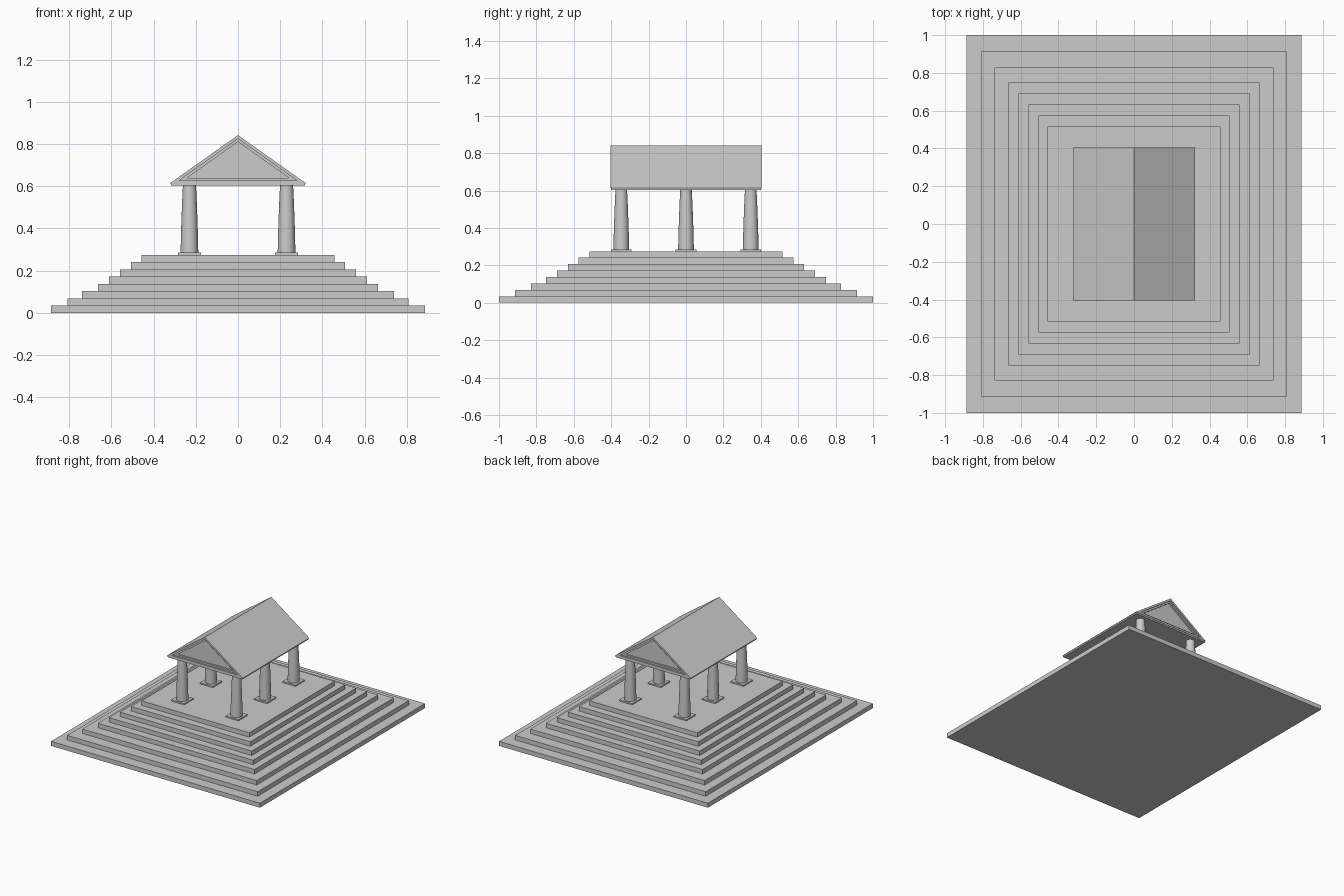
import bpy, bmesh
from math import cos, sin, pi

if "Cube" in bpy.data.objects:
    bpy.data.objects.remove(bpy.data.objects["Cube"])


def make(name, bm):
    bmesh.ops.recalc_face_normals(bm, faces=bm.faces[:])
    me = bpy.data.meshes.new(name)
    bm.to_mesh(me)
    bm.free()
    ob = bpy.data.objects.new(name, me)
    bpy.context.collection.objects.link(ob)
    return ob


def box(name, hx, hy, z0, z1, x=0, y=0):
    bm = bmesh.new()
    bmesh.ops.create_cube(bm, size=1)
    for v in bm.verts:
        v.co = (x + v.co.x * 2 * hx, y + v.co.y * 2 * hy, z0 + (v.co.z + 0.5) * (z1 - z0))
    return make(name, bm)


def lathe(name, profile, x, y, sides=32):
    bm = bmesh.new()
    rings = [[bm.verts.new((x + r * cos(2 * pi * i / sides), y + r * sin(2 * pi * i / sides), z))
              for i in range(sides)] for r, z in profile]
    for a, b in zip(rings, rings[1:]):
        for i in range(sides):
            j = (i + 1) % sides
            bm.faces.new((a[i], a[j], b[j], b[i]))
    bm.faces.new(rings[0])
    bm.faces.new(rings[-1])
    ob = make(name, bm)
    bpy.ops.object.select_all(action='DESELECT')
    ob.select_set(True)
    bpy.context.view_layer.objects.active = ob
    bpy.ops.object.shade_smooth_by_angle()
    return ob


# Stepped platform
STEP = 0.275 / 8
steps = [(0.886, 1.0), (0.808, 0.915), (0.739, 0.829), (0.664, 0.749),
         (0.611, 0.69), (0.559, 0.632), (0.506, 0.574), (0.457, 0.516)]
for i, (hx, hy) in enumerate(steps):
    box(f"step_{i + 1}", hx, hy, i * STEP, (i + 1) * STEP)

# Tapered columns on square plinths
profile = [(0.042, 0.284), (0.0405, 0.36), (0.038, 0.44), (0.0345, 0.53), (0.031, 0.604)]
n = 0
for x in (-0.23, 0.23):
    for y in (-0.346, 0, 0.346):
        n += 1
        box(f"column_plinth_{n}", 0.055, 0.055, 0.275, 0.285, x, y)
        lathe(f"column_{n}", profile, x, y)

# Thin beam slab under the roof
box("roof_slab", 0.318, 0.401, 0.603, 0.614)

# Gabled roof with stepped recesses in both pediments
bm = bmesh.new()
tri = [(-0.322, 0.614), (0.322, 0.614), (0, 0.842)]
front = [bm.verts.new((x, -0.404, z)) for x, z in tri]
back = [bm.verts.new((x, 0.404, z)) for x, z in tri]
gables = [bm.faces.new(front), bm.faces.new(back[::-1])]
for i in range(3):
    j = (i + 1) % 3
    bm.faces.new((front[j], front[i], back[i], back[j]))
bmesh.ops.recalc_face_normals(bm, faces=bm.faces[:])
for thickness in (0.014, 0.012):
    bmesh.ops.inset_individual(bm, faces=gables, thickness=thickness, use_even_offset=True)
    gables = bmesh.ops.extrude_discrete_faces(bm, faces=gables)["faces"]
    for f in gables:
        for v in f.verts:
            v.co.y -= 0.012 if v.co.y > 0 else -0.012
make("gabled_roof", bm)
